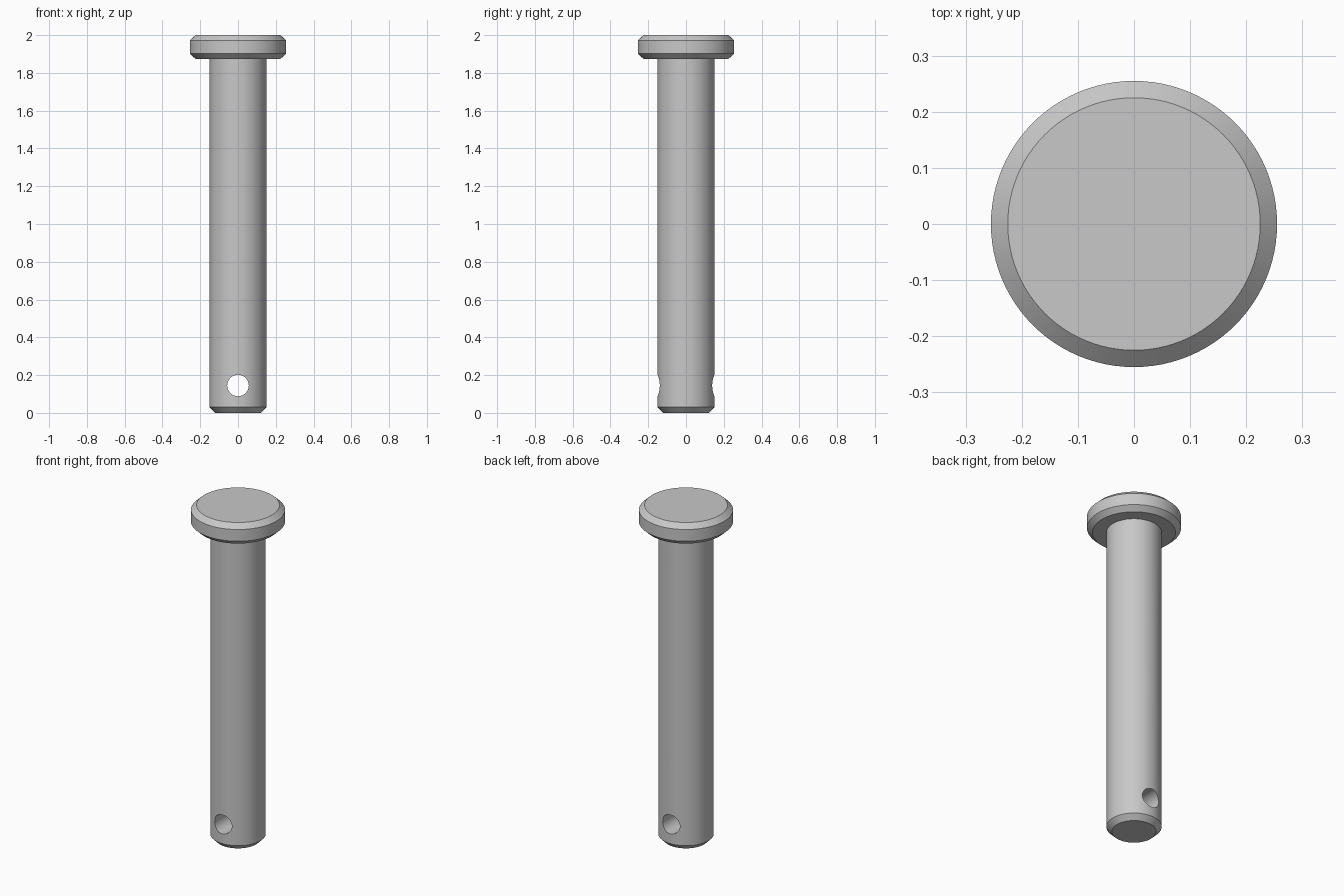
import bpy, bmesh, math
from mathutils import Matrix

cube = bpy.data.objects.get("Cube")
if cube:
    bpy.data.objects.remove(cube, do_unlink=True)

SHAFT_R, HEAD_R, BEVEL = 0.15, 0.255, 0.03
HEAD_Z, TOP_Z = 1.874, 2.0
HOLE_R, HOLE_Z = 0.057, 0.145
SIDES = 96

steel = bpy.data.materials.new("grey_steel")
steel.use_nodes = True
color = (0.58, 0.58, 0.58, 1)
steel.diffuse_color = color
steel.node_tree.nodes["Principled BSDF"].inputs["Base Color"].default_value = color


def make_object(name, bm):
    bmesh.ops.recalc_face_normals(bm, faces=bm.faces)
    mesh = bpy.data.meshes.new(name)
    bm.to_mesh(mesh)
    bm.free()
    mesh.materials.append(steel)
    obj = bpy.data.objects.new(name, mesh)
    bpy.context.collection.objects.link(obj)
    return obj


def turned(name, profile):
    """Closed solid turned about z from (radius, height) points."""
    bm = bmesh.new()
    rings = [[bm.verts.new((r * math.cos(a), r * math.sin(a), z))
              for a in (math.tau * i / SIDES for i in range(SIDES))]
             for r, z in profile]
    for low, high in zip(rings, rings[1:]):
        for i in range(SIDES):
            j = (i + 1) % SIDES
            bm.faces.new((low[i], low[j], high[j], high[i]))
    bm.faces.new(rings[0][::-1])
    bm.faces.new(rings[-1])
    return make_object(name, bm)


# Headed pin: chamfered tip, straight shaft, chamfered head
pin = turned("headed_pin", [
    (SHAFT_R - BEVEL, 0),
    (SHAFT_R, BEVEL),
    (SHAFT_R, HEAD_Z),
    (HEAD_R - BEVEL, HEAD_Z),
    (HEAD_R, HEAD_Z + 0.028),
    (HEAD_R, TOP_Z - 0.028),
    (HEAD_R - BEVEL, TOP_Z),
])

# Cross hole running front to back near the tip
bm = bmesh.new()
bmesh.ops.create_cone(
    bm, cap_ends=True, segments=48, radius1=HOLE_R, radius2=HOLE_R, depth=1,
    matrix=Matrix.Translation((0, 0, HOLE_Z)) @ Matrix.Rotation(math.pi / 2, 4, 'X'))
cutter = make_object("hole_cutter", bm)
cutter.hide_render = True

cut = pin.modifiers.new("cross_hole", 'BOOLEAN')
cut.operation = 'DIFFERENCE'
cut.solver = 'EXACT'
cut.object = cutter

bpy.ops.object.select_all(action='DESELECT')
pin.select_set(True)
bpy.context.view_layer.objects.active = pin
bpy.ops.object.modifier_apply(modifier=cut.name)
bpy.data.objects.remove(cutter, do_unlink=True)

# Smooth round surfaces, crisp chamfer and hole edges
bpy.ops.object.shade_smooth_by_angle(angle=math.radians(30))
